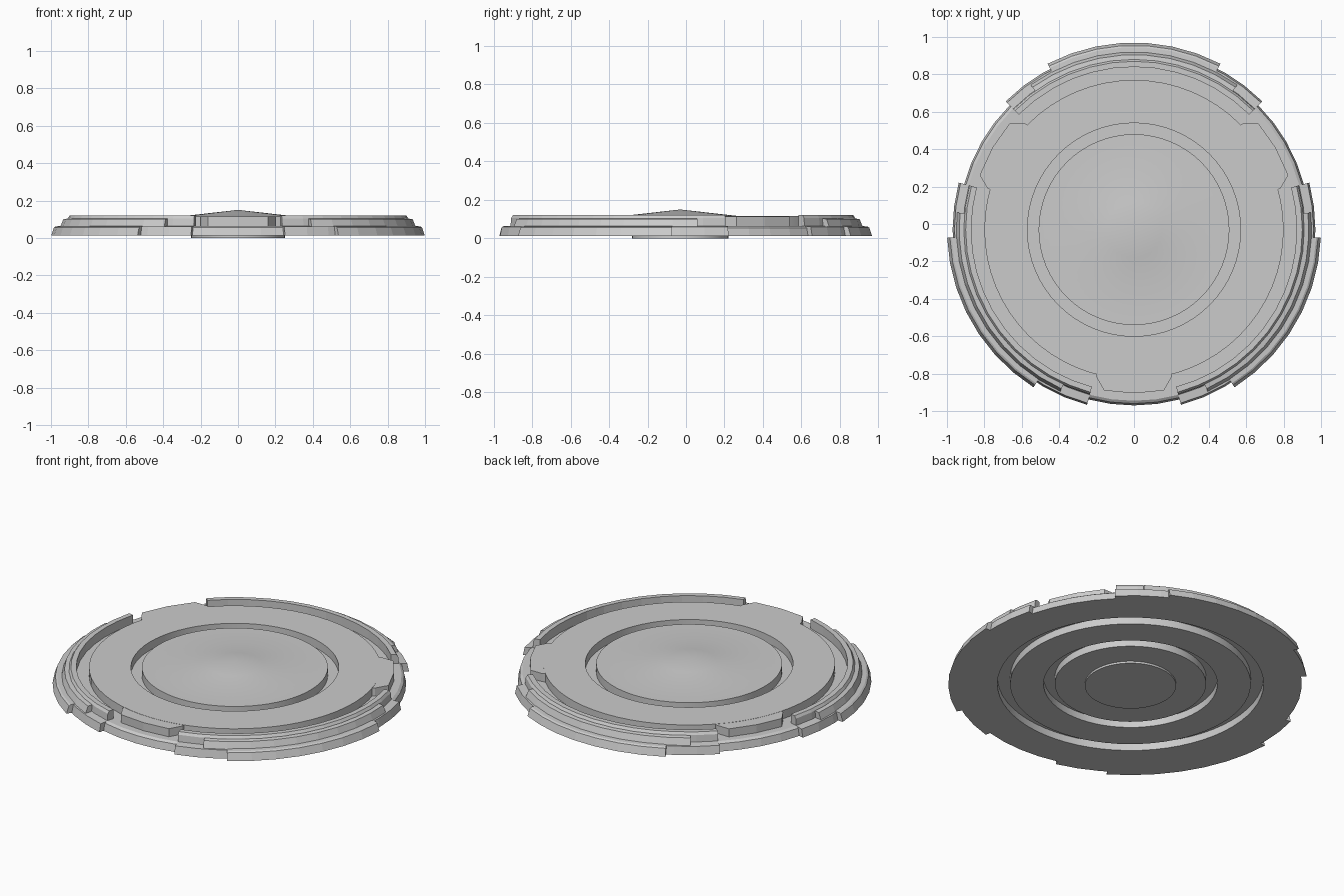
import bpy, bmesh, math
from mathutils import Matrix

cube = bpy.data.objects.get("Cube")
if cube:
    bpy.data.objects.remove(cube)

CENTRE = Matrix.Translation((0, -0.03, 0))

grey = bpy.data.materials.new("plain grey")
grey.use_nodes = True
grey.diffuse_color = (0.6, 0.6, 0.6, 1)
grey.node_tree.nodes["Principled BSDF"].inputs["Base Color"].default_value = (0.6, 0.6, 0.6, 1)


def finish(name, bm, smooth=20):
    bmesh.ops.remove_doubles(bm, verts=bm.verts, dist=0.0001)
    bmesh.ops.recalc_face_normals(bm, faces=bm.faces)
    bm.transform(CENTRE)
    mesh = bpy.data.meshes.new(name)
    bm.to_mesh(mesh)
    bm.free()
    mesh.materials.append(grey)
    obj = bpy.data.objects.new(name, mesh)
    bpy.context.collection.objects.link(obj)
    if smooth:
        bpy.ops.object.select_all(action='DESELECT')
        obj.select_set(True)
        bpy.context.view_layer.objects.active = obj
        bpy.ops.object.shade_smooth_by_angle(angle=math.radians(smooth))
    return obj


def sweep(name, profile, start=0, end=360, steps=64, smooth=20):
    """Turn a closed (radius, height) profile about z, capping partial arcs."""
    bm = bmesh.new()
    rings = []
    for i in range(steps + 1):
        a = math.radians(start + (end - start) * i / steps)
        rings.append([bm.verts.new((r * math.cos(a), r * math.sin(a), z)) for r, z in profile])
    n = len(profile)
    for a, b in zip(rings, rings[1:]):
        for j in range(n):
            k = (j + 1) % n
            if profile[j][0] + profile[k][0] > 0:
                quad = [a[j], b[j], b[k], a[k]]
                if profile[j][0] == 0:
                    quad = [a[j], b[k], a[k]]
                elif profile[k][0] == 0:
                    quad = [a[j], b[j], a[k]]
                bm.faces.new(quad)
    if end - start < 360:
        bm.faces.new(rings[0])
        bm.faces.new(rings[-1])
    return finish(name, bm, smooth)


# Underside plate with two ring grooves and a central button
TOP, FLOOR, BASE, DEEP = 0.115, 0.065, 0.012, 0.055
sweep("disc_body", [
    (0, 0), (0.25, 0), (0.25, BASE),
    (0.415, BASE), (0.415, DEEP), (0.477, DEEP), (0.477, BASE),
    (0.66, BASE), (0.66, DEEP), (0.73, DEEP), (0.73, BASE),
    (0.85, BASE), (0.85, FLOOR), (0.80, FLOOR),
    (0.80, TOP), (0.57, TOP), (0.57, FLOOR), (0.51, FLOOR), (0.51, TOP),
    (0.31, TOP), (0.15, 0.133), (0, 0.15)])

# Full outer ring seen in the gaps between rim segments
sweep("base_ring", [(0.84, BASE), (0.94, BASE), (0.93, 0.055), (0.915, FLOOR), (0.84, FLOOR)],
      steps=48, smooth=0)

# Stepped rim tiers: name, half angle, profile
TIERS = [
    ("inner_rim", 45, [(0.87, 0.05), (0.915, 0.05), (0.91, 0.105), (0.9, 0.12), (0.87, 0.12)]),
    ("middle_rim", 35.5, [(0.9, 0.05), (0.955, 0.05), (0.935, 0.1), (0.9, 0.105)]),
    ("lower_rim", 45, [(0.9, BASE), (0.97, BASE), (0.96, 0.06), (0.9, 0.065)]),
    ("outer_rim", 27.5, [(0.94, BASE), (1.0, BASE), (0.985, 0.056), (0.975, 0.062), (0.94, 0.064)]),
]
for place, angle in (("back", 90), ("right", 210), ("left", 330)):
    for name, half, profile in TIERS:
        sweep(f"{place}_{name}", profile, angle - half, angle + half,
              steps=round(half / 3.75), smooth=0)


# Tapered tabs bridging the channel between the rim segments
def tab(name, angle):
    bm = bmesh.new()
    outline = [(0.76, -0.2), (0.79, -0.2), (0.86, -0.16), (0.875, 0),
               (0.86, 0.16), (0.79, 0.2), (0.76, 0.2)]
    low = [bm.verts.new((x, y, 0.06)) for x, y in outline]
    high = [bm.verts.new((x, y, TOP - 0.001)) for x, y in outline]
    bm.faces.new(low)
    bm.faces.new(high)
    for i in range(len(outline)):
        k = (i + 1) % len(outline)
        bm.faces.new([low[i], low[k], high[k], high[i]])
    bm.transform(Matrix.Rotation(math.radians(angle), 4, 'Z'))
    finish(name, bm, 0)


for name, angle in (("front_tab", 270), ("left_tab", 30), ("right_tab", 150)):
    tab(name, angle)
